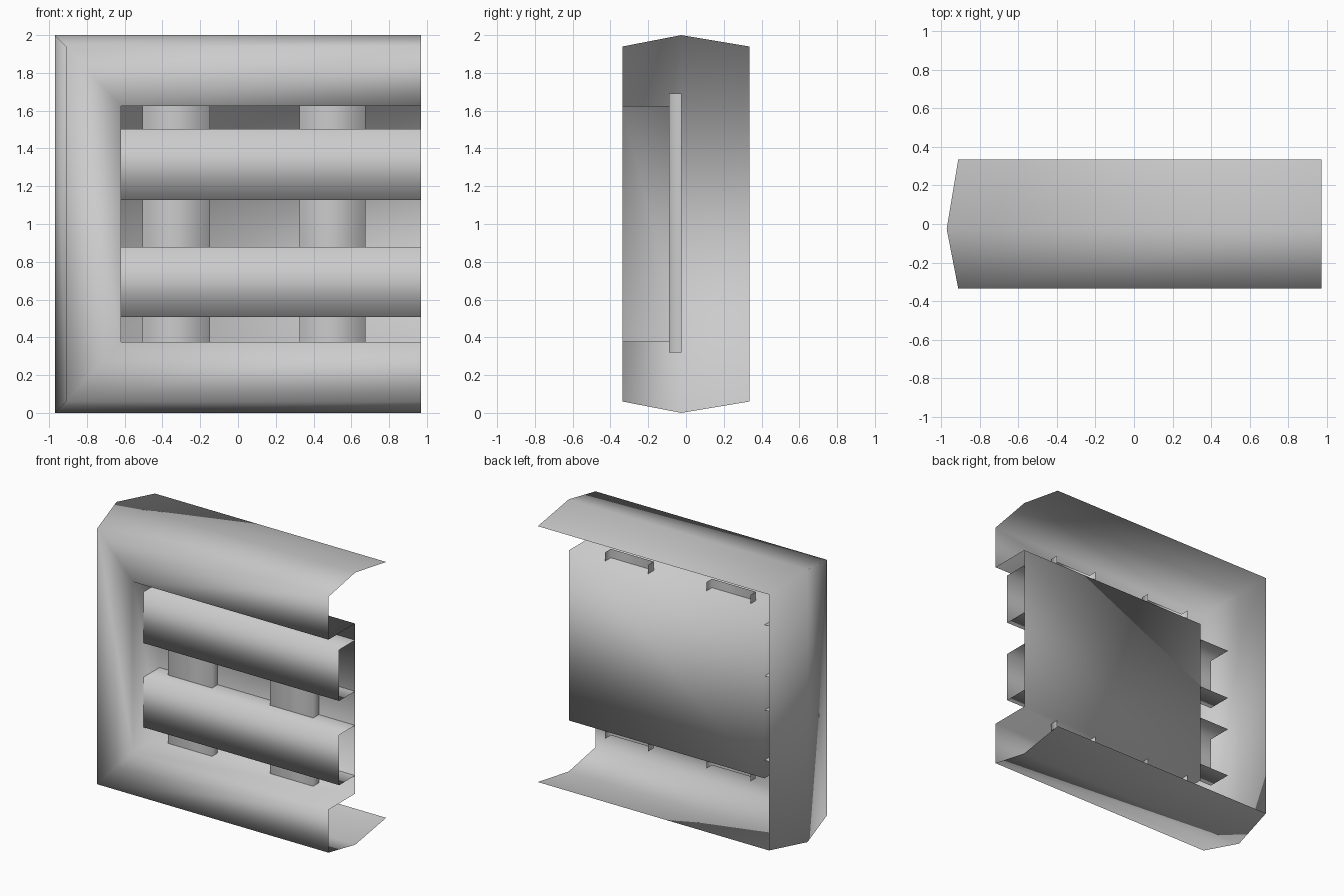
import bpy

cube = bpy.data.objects.get("Cube")
if cube:
    bpy.data.objects.remove(cube, do_unlink=True)

grey = bpy.data.materials.new("light_grey")
grey.use_nodes = True
colour = (0.6, 0.6, 0.6, 1)
grey.diffuse_color = colour
grey.node_tree.nodes["Principled BSDF"].inputs["Base Color"].default_value = colour

RIGHT = 0.97      # open end of the frame
PANEL_Y = -0.025  # depth of the back panel


def add_mesh(name, verts, faces):
    mesh = bpy.data.meshes.new(name)
    mesh.from_pydata(verts, [], faces)
    mesh.materials.append(grey)
    mesh.shade_smooth()
    obj = bpy.data.objects.new(name, mesh)
    bpy.context.collection.objects.link(obj)
    return obj


def strip_faces(rows, cols):
    """Quads joining consecutive rows of points."""
    return [(r * cols + c, r * cols + c + 1, (r + 1) * cols + c + 1, (r + 1) * cols + c)
            for r in range(rows - 1) for c in range(cols - 1)]


# C-shaped window frame: each profile point (side inset, end inset, y) makes a mitred path
profile = [(0.06, 0.06, 0.335), (0, 0, PANEL_Y), (0.06, 0.06, -0.335),
           (0.35, 0.375, -0.335), (0.35, 0.375, PANEL_Y)]
verts = []
for side, end, y in profile:
    left, top = -RIGHT + side, 2 - end
    verts += [(RIGHT, y, top), (left, y, top), (left, y, end), (RIGHT, y, end)]
faces = strip_faces(len(profile), 4)
last = len(verts) - 4
faces.append((last, last + 1, last + 2, last + 3))  # back panel closes the opening
add_mesh("window_frame", verts, faces)


def channel(name, low, high, start, end, front, vertical):
    """Open-backed bar with a front face and two flanges."""
    section = [(low, PANEL_Y), (low, front), (high, front), (high, PANEL_Y)]
    verts = []
    for along in (start, end):
        for across, y in section:
            verts.append((across, y, along) if vertical else (along, y, across))
    faces = strip_faces(2, 4)
    if not vertical:
        faces = [f[::-1] for f in faces]
    add_mesh(name, verts, faces)


# Horizontal bars in front, upright bars behind them
for name, low, high in (("lower_bar", 0.508, 0.877), ("upper_bar", 1.127, 1.503)):
    channel(name, low, high, -0.87, RIGHT, -0.21, False)
for name, low, high in (("left_upright", -0.505, -0.148), ("right_upright", 0.325, 0.674)):
    channel(name, low, high, 0.32, 1.69, -0.09, True)
